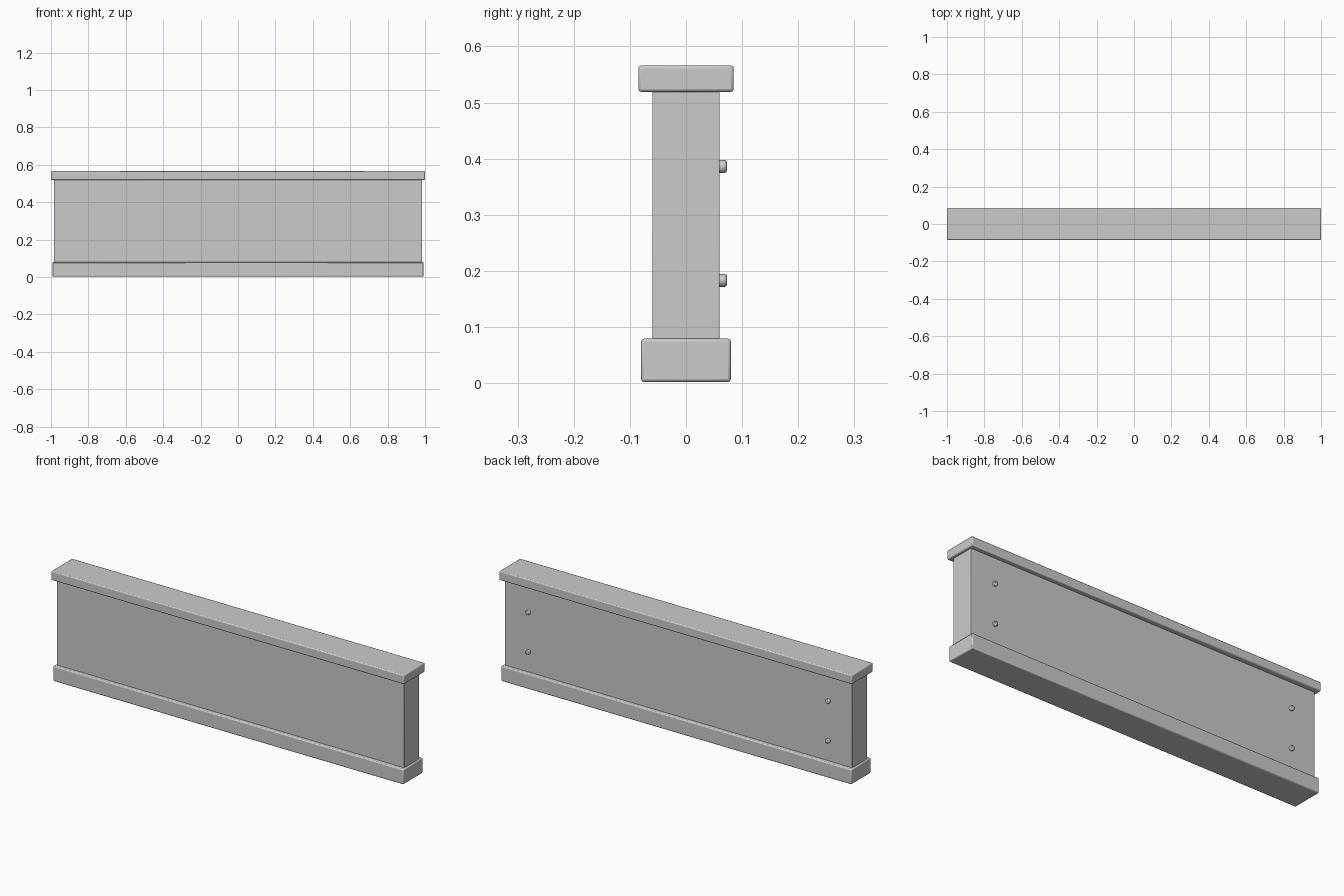
import bpy, math

if "Cube" in bpy.data.objects:
    bpy.data.objects.remove(bpy.data.objects["Cube"])


def finish(obj, name, bevel, segments):
    obj.name = name
    bpy.ops.object.transform_apply(location=False, rotation=True, scale=True)
    mod = obj.modifiers.new("soft_edges", 'BEVEL')
    mod.width = bevel
    mod.segments = segments
    mod.limit_method = 'ANGLE'
    mod.angle_limit = math.radians(50)
    bpy.ops.object.shade_smooth_by_angle(angle=math.radians(35))
    return obj


def box(name, half_x, half_y, z0, z1, bevel):
    bpy.ops.mesh.primitive_cube_add(size=1, location=(0, 0, (z0 + z1) / 2))
    obj = bpy.context.object
    obj.scale = (2 * half_x, 2 * half_y, z1 - z0)
    return finish(obj, name, bevel, 2)


# Main slab between a plinth and a coping
box("wall_panel", 0.985, 0.06, 0.07, 0.53, 0.002)
box("base_plinth", 0.993, 0.08, 0.002, 0.079, 0.005)
box("top_cap", 1.0, 0.085, 0.519, 0.566, 0.005)

# Rounded bolt heads on the back face
for side, x in (("left", -0.85), ("right", 0.85)):
    for level, z in (("lower", 0.183), ("upper", 0.386)):
        bpy.ops.mesh.primitive_cylinder_add(
            vertices=16, radius=0.0115, depth=0.017,
            location=(x, 0.0645, z), rotation=(math.pi / 2, 0, 0))
        finish(bpy.context.object, f"bolt_{side}_{level}", 0.004, 2)
